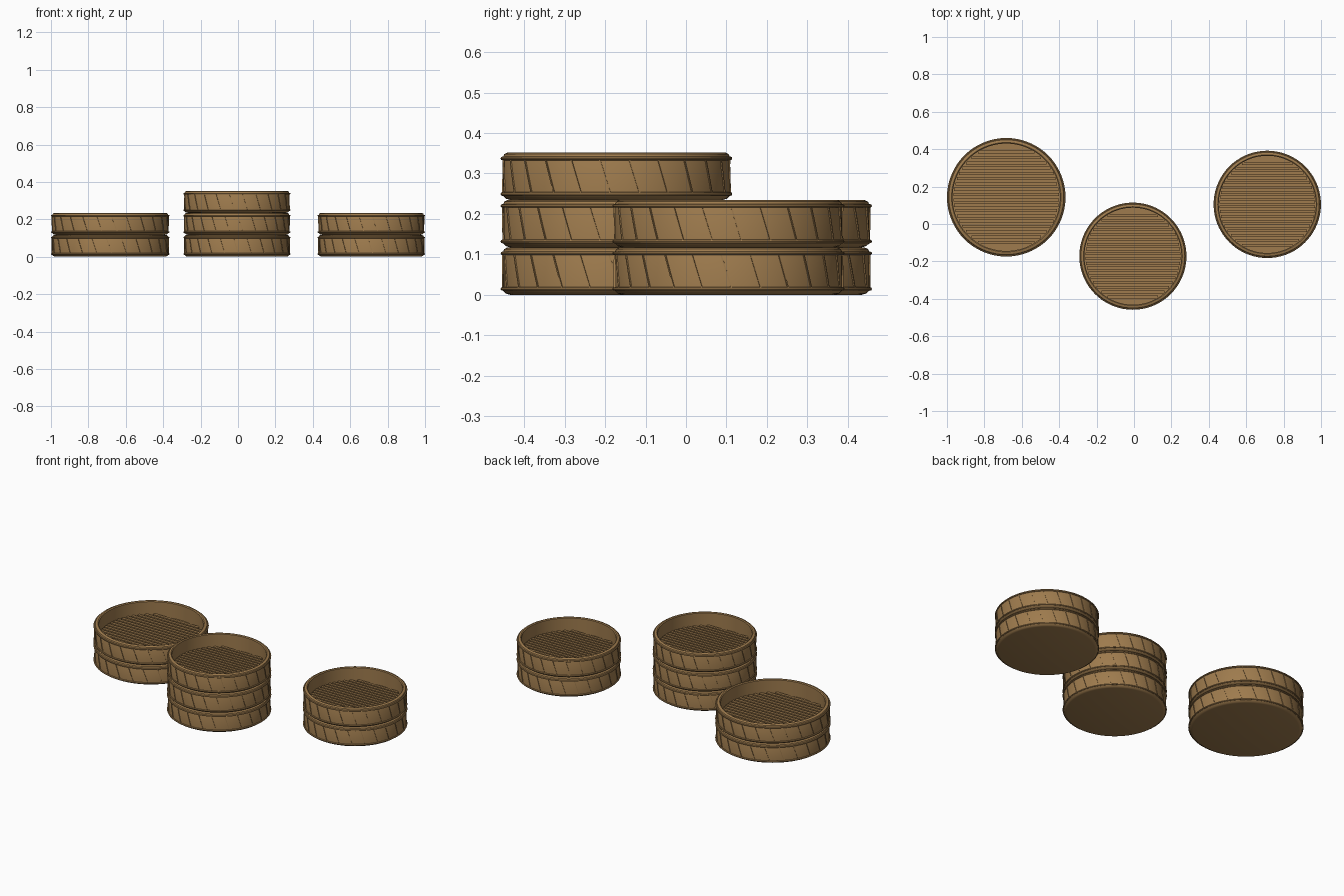
import bpy, bmesh
from math import sin, cos, pi, sqrt

cube = bpy.data.objects.get("Cube")
if cube:
    bpy.data.objects.remove(cube, do_unlink=True)


def material(name, rgb):
    m = bpy.data.materials.new(name)
    m.use_nodes = True
    m.diffuse_color = (*rgb, 1)
    m.node_tree.nodes["Principled BSDF"].inputs["Base Color"].default_value = (*rgb, 1)
    return m


bamboo = material("bamboo", (0.342, 0.198, 0.075))

RADIUS = 0.285      # outer radius of a standard steamer
INNER = 0.258       # inside wall radius
HEIGHT = 0.1173     # height of one tier


def finish(bm, name):
    bmesh.ops.remove_doubles(bm, verts=bm.verts, dist=1e-5)
    bmesh.ops.recalc_face_normals(bm, faces=bm.faces)
    me = bpy.data.meshes.new(name)
    bm.to_mesh(me)
    bm.free()
    me.materials.append(bamboo)
    return me


def lathe(bm, profile, closed=False, steps=72):
    vs = [bm.verts.new((r, 0, z)) for r, z in profile]
    pairs = list(zip(vs, vs[1:])) + ([(vs[-1], vs[0])] if closed else [])
    es = [bm.edges.new(p) for p in pairs]
    bmesh.ops.spin(bm, geom=vs + es, cent=(0, 0, 0), axis=(0, 0, 1),
                   angle=2 * pi, steps=steps)


def smooth(me):
    for p in me.polygons:
        p.use_smooth = True
    me.set_sharp_from_angle(angle=pi / 5)


def tray_mesh():
    # Open tray with rounded rim and closed floor
    bm = bmesh.new()
    lathe(bm, [(0, 0), (0.262, 0), (0.272, 0.003), (0.279, 0.01),
               (0.279, 0.106), (0.276, 0.113), (0.268, HEIGHT),
               (0.263, HEIGHT), (INNER, 0.113), (INNER, 0.024), (0, 0.024)])
    me = finish(bm, "tray")
    smooth(me)
    return me


def hoops_mesh():
    # Two thin round hoops near the lower and upper edges
    bm = bmesh.new()
    for z in (0.0145, 0.1025):
        ring = [(0.2805 + 0.0045 * cos(a * pi / 4), z + 0.0045 * sin(a * pi / 4))
                for a in range(8)]
        lathe(bm, ring, closed=True)
    me = finish(bm, "hoops")
    smooth(me)
    return me


def seams_mesh(count=24, half=0.006):
    # Thin slanted ridges wrapped round the wall
    bm = bmesh.new()
    for i in range(count):
        rows = []
        for k in range(5):
            t = k / 4
            a = 2 * pi * i / count + 0.045 - 0.09 * t
            z = 0.018 + 0.081 * t
            rows.append([bm.verts.new((r * cos(a + w), r * sin(a + w), z))
                         for r, w in ((0.277, -half), (0.282, -half),
                                      (0.282, half), (0.277, half))])
        for low, high in zip(rows, rows[1:]):
            for j in range(4):
                n = (j + 1) % 4
                bm.faces.new((low[j], low[n], high[n], high[j]))
        bm.faces.new(rows[0])
        bm.faces.new(rows[-1])
    return finish(bm, "slanted_seams")


def slats_mesh(count=18, pitch=0.0255):
    # Parallel raised slats across the floor
    bm = bmesh.new()
    for i in range(count):
        y = (i - (count - 1) / 2) * pitch
        reach = sqrt(INNER ** 2 - y * y) - 0.005
        made = bmesh.ops.create_cube(bm, size=1)["verts"]
        bmesh.ops.scale(bm, vec=(2 * reach, 0.015, 0.018), verts=made)
        bmesh.ops.translate(bm, vec=(0, y, 0.032), verts=made)
    return finish(bm, "floor_slats")


parts = {"tray": tray_mesh(), "hoops": hoops_mesh(),
         "slanted_seams": seams_mesh(), "floor_slats": slats_mesh()}

# Stacks: name, x, y, radius, number of tiers
stacks = [("right_stack", -0.683, 0.143, 0.317, 2),
          ("middle_stack", -0.006, -0.172, 0.2865, 3),
          ("left_stack", 0.7125, 0.105, 0.287, 2)]

for stack, x, y, radius, tiers in stacks:
    for tier in range(tiers):
        for part, mesh in parts.items():
            ob = bpy.data.objects.new(f"{stack}_{part}_{tier + 1}", mesh)
            s = radius / RADIUS
            ob.scale = (s, s, 1)
            ob.location = (x, y, tier * HEIGHT)
            if part == "slanted_seams":
                ob.rotation_euler.z = 0.09 * tier - 0.02
            bpy.context.scene.collection.objects.link(ob)
